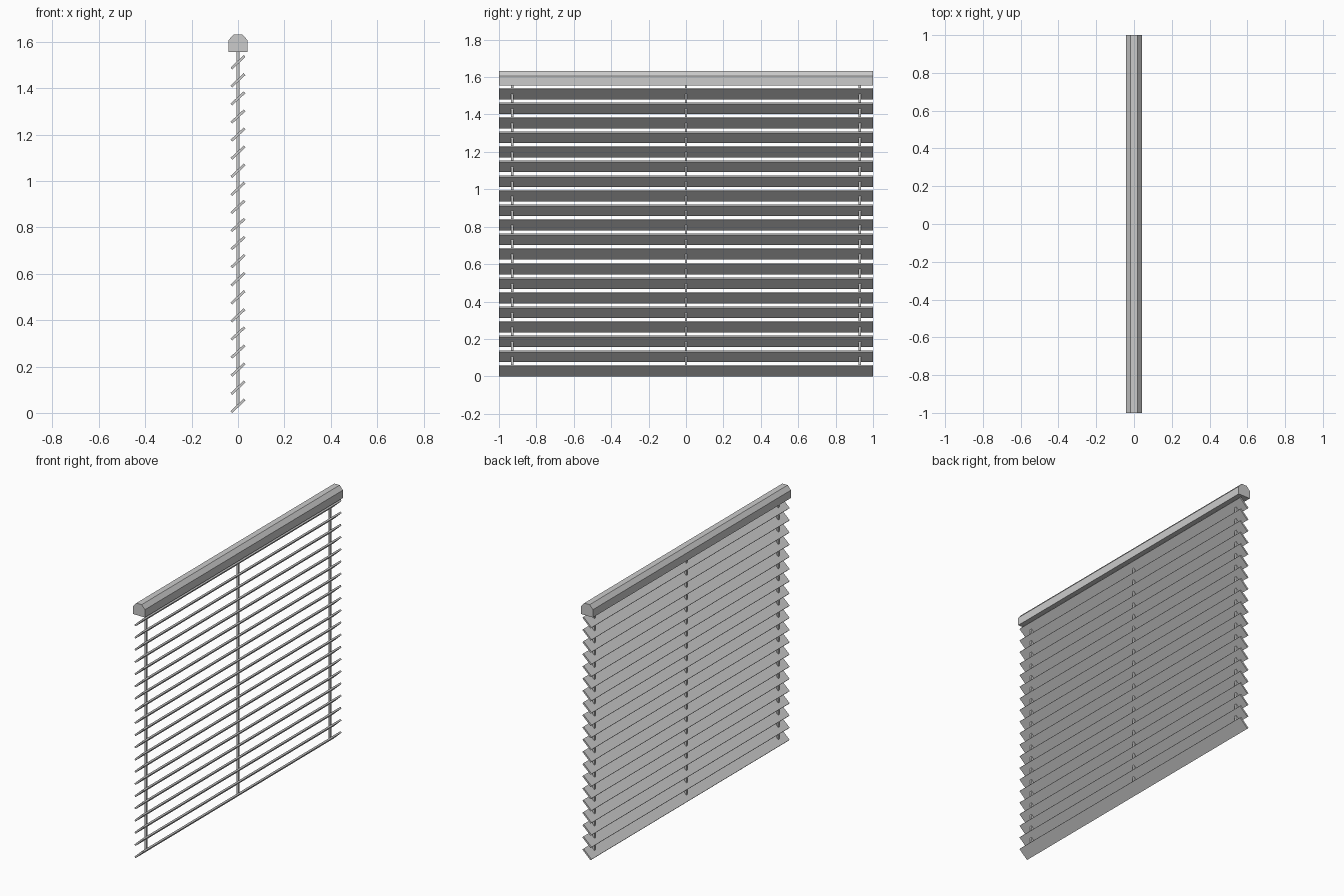
import bpy, math

if "Cube" in bpy.data.objects:
    bpy.data.objects.remove(bpy.data.objects["Cube"])

LENGTH = 2.0
SLATS = 20
TILT = math.radians(43)
SLAT_W, SLAT_T = 0.078, 0.011
RAIL_BOTTOM = 1.556


def box(name, size, loc, tilt=0.0):
    bpy.ops.mesh.primitive_cube_add(size=1, location=loc)
    ob = bpy.context.object
    ob.name = name
    ob.scale = size
    ob.rotation_euler = (0, -tilt, 0)
    bpy.ops.object.transform_apply(location=False, rotation=True, scale=True)
    return ob


# Headrail: chamfered profile swept along y
profile = [(-0.042, RAIL_BOTTOM), (0.042, RAIL_BOTTOM), (0.042, 1.606),
           (0.019, 1.632), (-0.019, 1.632), (-0.042, 1.606)]
n = len(profile)
verts = [(x, y, z) for y in (-LENGTH / 2, LENGTH / 2) for x, z in profile]
faces = [tuple(range(n)), tuple(reversed(range(n, 2 * n)))]
faces += [(i, i + n, (i + 1) % n + n, (i + 1) % n) for i in range(n)]
mesh = bpy.data.meshes.new("headrail")
mesh.from_pydata(verts, [], faces)
bpy.context.collection.objects.link(bpy.data.objects.new("headrail", mesh))

# Tilted slats, lowest one resting on z = 0
z_low = (SLAT_W * math.sin(TILT) + SLAT_T * math.cos(TILT)) / 2
z_high = 1.512
for i in range(SLATS):
    z = z_low + (z_high - z_low) * i / (SLATS - 1)
    box(f"slat_{i + 1:02d}", (SLAT_W, LENGTH, SLAT_T), (0, 0, z), TILT)

# Cords running from the bottom slat to the headrail
for name, y in (("cord_front", -0.928), ("cord_middle", 0), ("cord_back", 0.928)):
    box(name, (0.013, 0.013, RAIL_BOTTOM - z_low), (0, y, (RAIL_BOTTOM + z_low) / 2))
